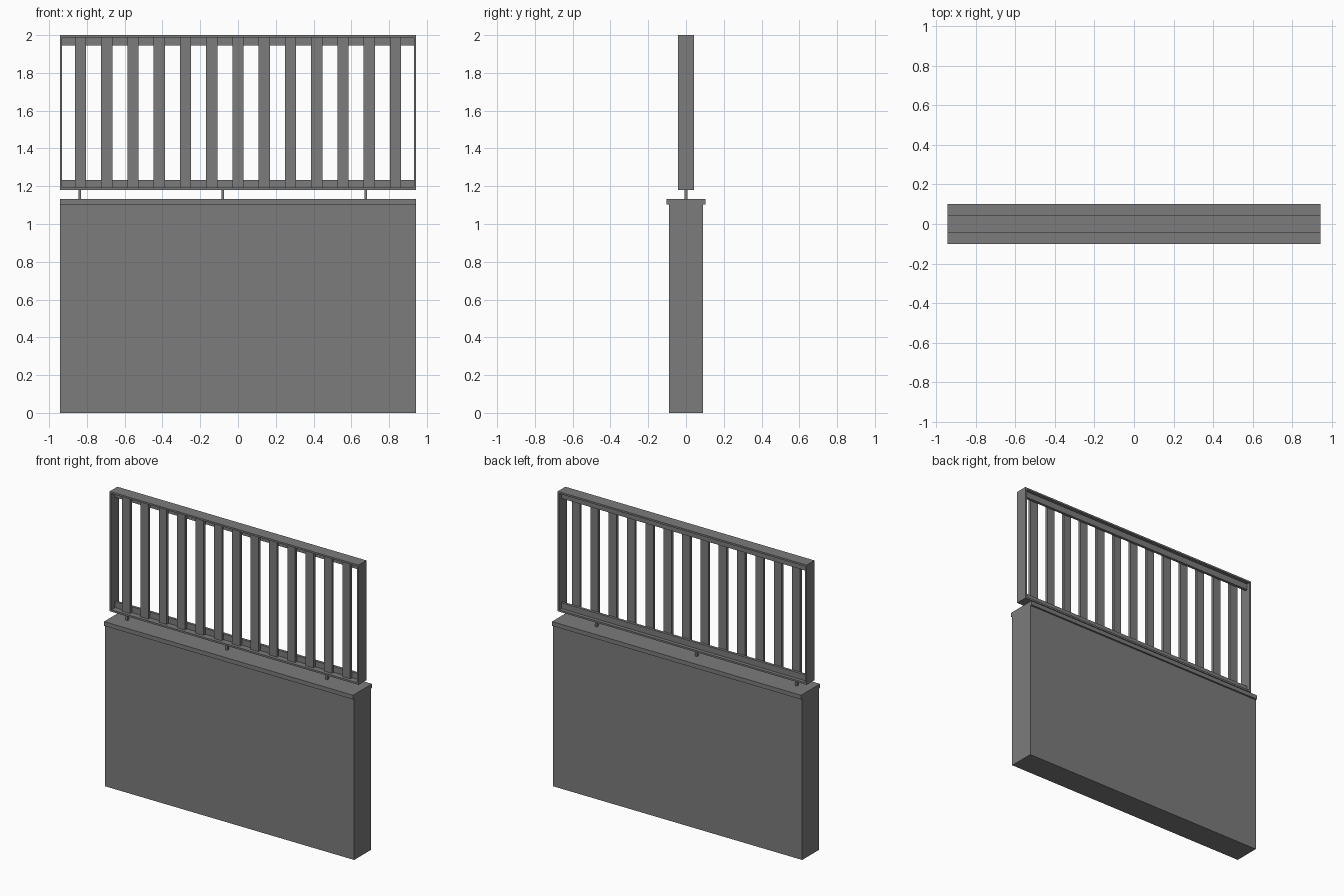
import bpy

cube = bpy.data.objects.get("Cube")
if cube:
    bpy.data.objects.remove(cube, do_unlink=True)

grey = bpy.data.materials.new("mid_grey")
grey.use_nodes = True
colour = (0.2, 0.2, 0.2, 1)
grey.diffuse_color = colour
grey.node_tree.nodes["Principled BSDF"].inputs["Base Color"].default_value = colour


def box(name, x, y, z):
    """Box spanning the given (low, high) range on each axis."""
    spans = (x, y, z)
    bpy.ops.mesh.primitive_cube_add(size=1, location=[(a + b) / 2 for a, b in spans])
    ob = bpy.context.object
    ob.name = name
    ob.scale = [b - a for a, b in spans]
    bpy.ops.object.transform_apply(location=False, rotation=False, scale=True)
    ob.data.materials.append(grey)
    return ob


HALF = 0.943      # half length of the wall and fence
DEPTH = 0.042     # half depth of the fence frame
PLATE = 0.012     # thickness of the frame plates
LOW, HIGH = 1.18, 2.0
full = (-HALF, HALF)
inner = (-HALF + PLATE, HALF - PLATE)
frame_y = (-DEPTH, DEPTH)

# Solid wall with an overhanging coping
box("wall", full, (-0.09, 0.09), (0, 1.103))
box("coping", full, (-0.102, 0.102), (1.103, 1.132))

# Short posts holding the fence above the coping
for i in range(3):
    x = -0.838 + i * 0.757
    box(f"support_post_{i + 1}", (x - 0.007, x + 0.007), (-0.008, 0.008), (1.13, LOW + 0.004))

# Outer frame of flat plates
box("frame_bottom", full, frame_y, (LOW, LOW + PLATE))
box("frame_top", full, frame_y, (HIGH - PLATE, HIGH))
for name, s in (("left", 1), ("right", -1)):
    ends = sorted((s * HALF, s * (HALF - PLATE)))
    box(f"frame_{name}", ends, frame_y, (LOW + PLATE, HIGH - PLATE))

# Rails behind the slats
rail_y = (0, 0.018)
box("rail_bottom", inner, rail_y, (LOW + PLATE, 1.232))
box("rail_top", inner, rail_y, (1.946, HIGH - PLATE))

# Upright slats
for i in range(-6, 7):
    x = i * 0.139
    box(f"slat_{i + 7}", (x - 0.03, x + 0.03), (-0.02, 0), (LOW + PLATE, HIGH - PLATE))
